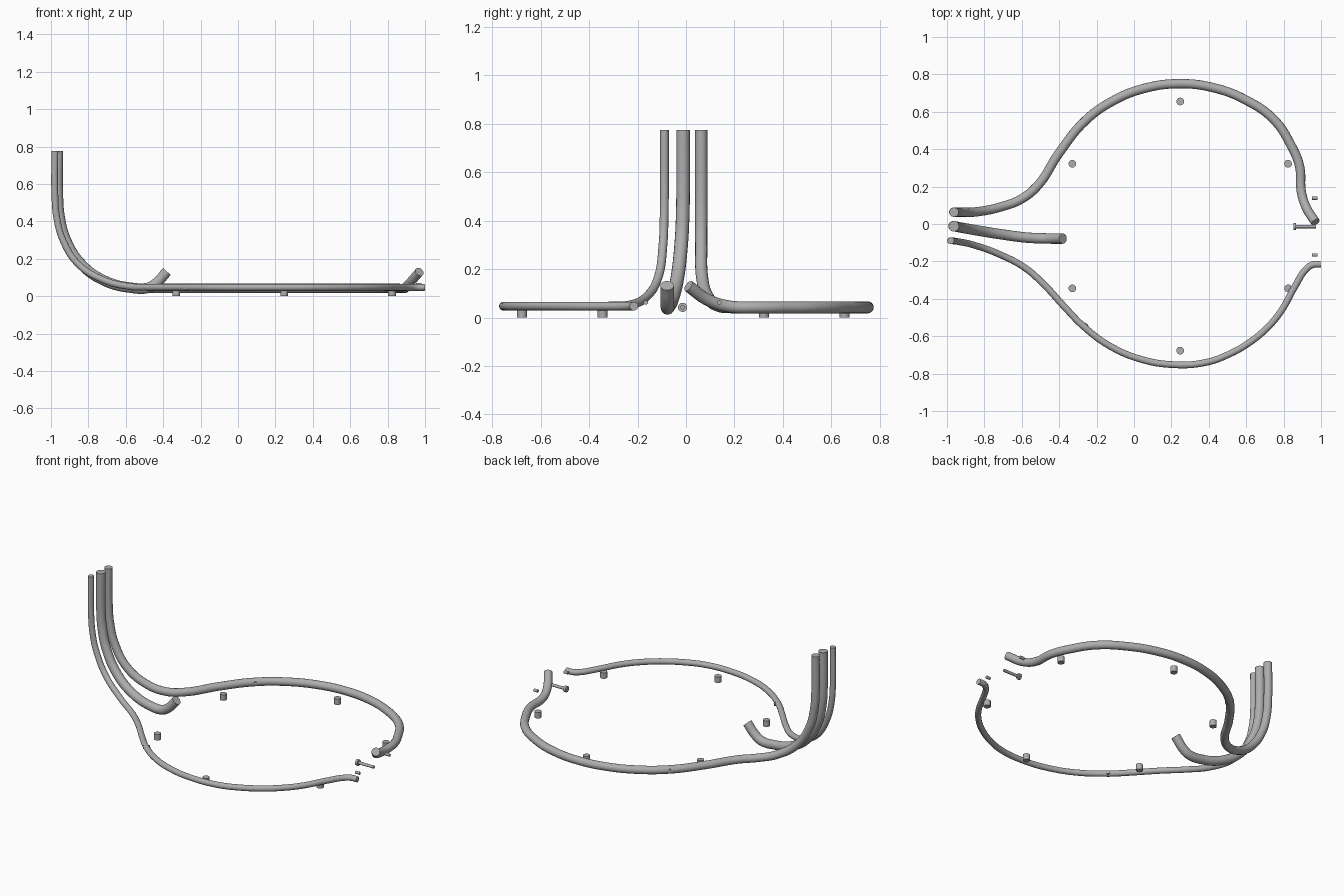
import bpy
from math import sin, cos, radians
from mathutils import Vector

default = bpy.data.objects.get("Cube")
if default:
    bpy.data.objects.remove(default, do_unlink=True)

metal = bpy.data.materials.new("brushed_steel_grey")
metal.use_nodes = True
GREY = (0.42, 0.42, 0.42, 1)
metal.diffuse_color = GREY
metal.node_tree.nodes["Principled BSDF"].inputs["Base Color"].default_value = GREY

RING_X, RING_R = 0.247, 0.75


def finish(obj):
    """Assign the metal and smooth the round sides while keeping end edges sharp."""
    obj.data.materials.clear()
    obj.data.materials.append(metal)
    bpy.ops.object.select_all(action="DESELECT")
    obj.select_set(True)
    bpy.context.view_layer.objects.active = obj
    bpy.ops.object.shade_smooth_by_angle(angle=radians(40))


def tube(name, points, radius):
    """Round capped tube along a smooth path."""
    curve = bpy.data.curves.new(name, "CURVE")
    curve.dimensions = "3D"
    curve.bevel_depth = radius
    curve.bevel_resolution = 6
    curve.use_fill_caps = True
    curve.resolution_u = 10
    spline = curve.splines.new("BEZIER")
    spline.bezier_points.add(len(points) - 1)
    for knot, co in zip(spline.bezier_points, points):
        knot.co = co
        knot.handle_left_type = knot.handle_right_type = "AUTO"
    obj = bpy.data.objects.new(name, curve)
    bpy.context.collection.objects.link(obj)
    bpy.ops.object.select_all(action="DESELECT")
    obj.select_set(True)
    bpy.context.view_layer.objects.active = obj
    bpy.ops.object.convert(target="MESH")
    finish(bpy.context.view_layer.objects.active)


def rod(name, start, end, radius, sides=20):
    """Straight cylinder between two points."""
    start, end = Vector(start), Vector(end)
    axis = end - start
    bpy.ops.mesh.primitive_cylinder_add(
        vertices=sides, radius=radius, depth=axis.length,
        location=(start + end) / 2,
        rotation=axis.to_track_quat("Z", "Y").to_euler())
    obj = bpy.context.object
    obj.name = name
    finish(obj)


def riser(x, y, lean):
    """Upright part of a tube, starting to lean into the sweep."""
    return [(x, y, 0.775), (x, y, 0.54), (x + 0.01, y + lean * 0.2, 0.42),
            (x + 0.043, y + lean, 0.3)]


def arc(side, first, last, radius, z, count):
    """Points on the main ring, side is +1 for back and -1 for front."""
    result = []
    for i in range(count):
        a = radians(first + (last - first) * i / (count - 1))
        result.append((RING_X + radius * cos(a), side * radius * sin(a), z))
    return result


# Thick back tube: riser, sweep, half ring and upturned tip
Z = 0.042
back_path = riser(-0.962, 0.063, 0)
back_path += [(-0.835, 0.066, 0.17), (-0.71, 0.092, 0.082),
              (-0.6, 0.135, 0.048), (-0.515, 0.205, Z), (-0.4, 0.38, Z)]
back_path += arc(1, 133, 48, RING_R, Z, 7)
back_path += [(0.84, 0.42, Z), (0.885, 0.31, Z), (0.895, 0.17, Z + 0.005),
              (0.92, 0.09, 0.073), (0.97, 0.01, 0.13)]
tube("back_tube", back_path, 0.025)

# Thin front tube: riser, sweep, half ring and flared tip
Z = 0.047
front_path = riser(-0.979, -0.089, -0.006)
front_path += [(-0.855, -0.113, 0.172), (-0.72, -0.162, 0.087),
               (-0.585, -0.233, 0.052), (-0.48, -0.325, Z), (-0.37, -0.445, Z)]
front_path += arc(-1, 133, 80, RING_R + 0.003, Z, 5)
front_path += [(0.5, -0.7, Z), (0.62, -0.632, Z), (0.71, -0.557, Z),
               (0.785, -0.468, Z), (0.86, -0.335, Z), (0.92, -0.242, Z),
               (0.955, -0.218, Z), (0.998, -0.215, Z)]
tube("front_tube", front_path, 0.018)

# Short middle tube with upturned tip
middle_path = riser(-0.963, -0.012, -0.008)
middle_path += [(-0.835, -0.035, 0.168), (-0.71, -0.055, 0.081),
                (-0.57, -0.073, 0.045), (-0.48, -0.077, 0.045),
                (-0.437, -0.078, 0.07), (-0.38, -0.078, 0.132)]
tube("middle_tube", middle_path, 0.028)

# Six round feet just inside the ring
FEET_Y, FEET_R = -0.011, 0.666
for i in range(6):
    a = radians(30 + 60 * i)
    x, y = RING_X + FEET_R * cos(a), FEET_Y + FEET_R * sin(a)
    rod("foot_%d" % (i + 1), (x, y, 0), (x, y, 0.038), 0.0205)

# Clasp screw: head and shaft
rod("screw_head", (0.852, -0.014, 0.042), (0.867, -0.014, 0.042), 0.019)
rod("screw_shaft", (0.862, -0.014, 0.042), (0.974, -0.014, 0.042), 0.009)

# Loose clasp pins
for name, y in (("back_pin", 0.138), ("front_pin", -0.166)):
    rod(name, (0.952, y, 0.062), (0.98, y, 0.062), 0.009)

# Small rivets where the sweeps meet the ring
for name, side, reach in (("back_rivet", 1, 0.0255), ("front_rivet", -1, 0.02)):
    a = radians(133)
    out = Vector((cos(a), side * sin(a), 0))
    spot = Vector((RING_X, 0, 0.044)) + out * RING_R
    rod(name, spot - out * reach, spot + out * reach, 0.011)
